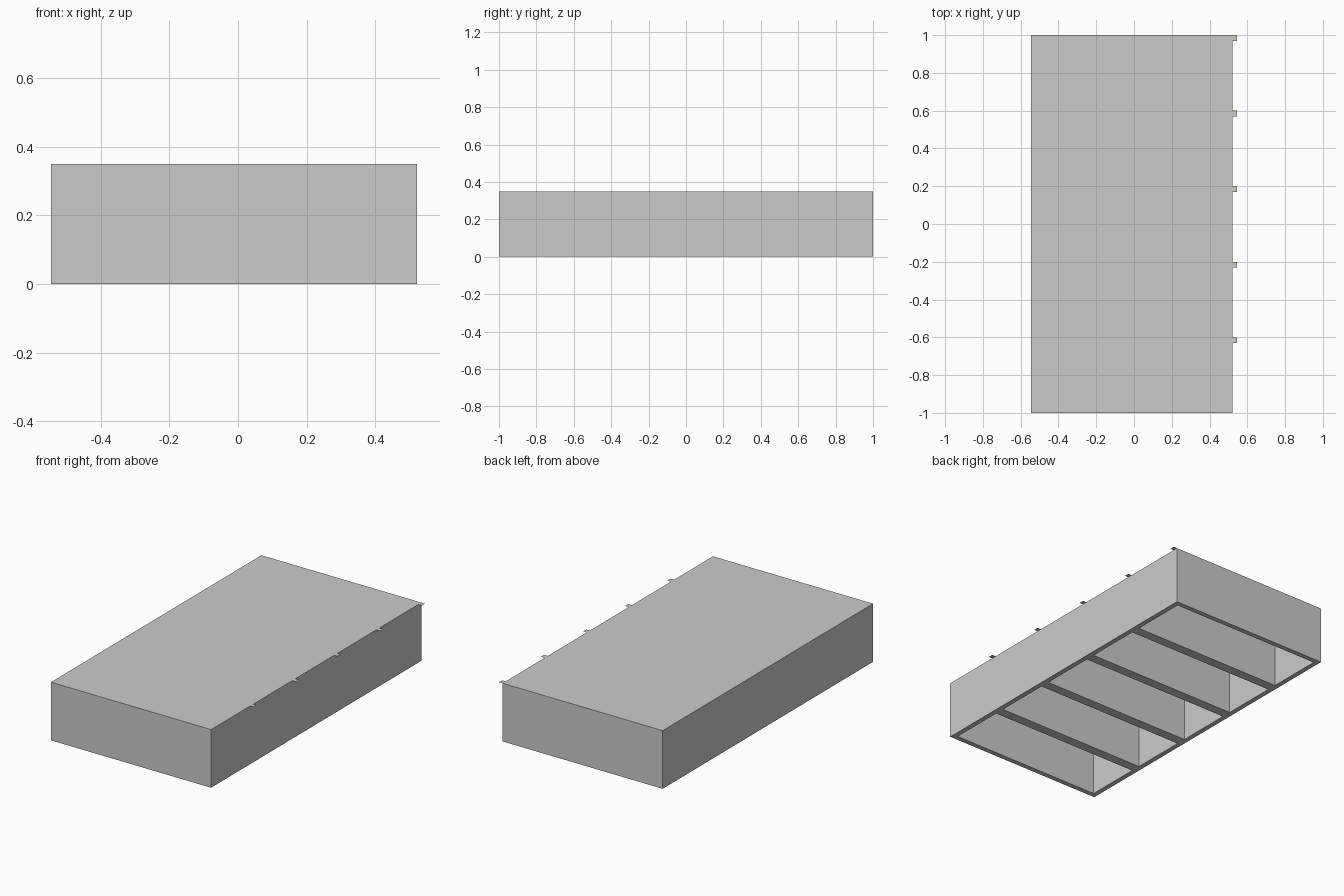
import bpy, bmesh

if "Cube" in bpy.data.objects:
    bpy.data.objects.remove(bpy.data.objects["Cube"])

LEFT, RIGHT, HEIGHT = -0.545, 0.521, 0.35
WALL, PITCH, BAYS = 0.03, 0.4, 5
TAB_END = 0.545


def make_object(name, bm):
    mesh = bpy.data.meshes.new(name)
    bm.to_mesh(mesh)
    bm.free()
    obj = bpy.data.objects.new(name, mesh)
    bpy.context.collection.objects.link(obj)
    return obj


def add_rect(bm, x0, x1, y0, y1, z, up=True):
    pts = [(x0, y0, z), (x1, y0, z), (x1, y1, z), (x0, y1, z)]
    if not up:
        pts.reverse()
    return bm.faces.new([bm.verts.new(p) for p in pts])


# Outer walls and dividers: a ladder-shaped plan pulled down to the floor
xs = [LEFT, LEFT + WALL, RIGHT - WALL, RIGHT]
ys = [-1.0]
for i in range(BAYS):
    start = -1 + i * PITCH
    ys += [start + WALL, start + PITCH - WALL]
ys.append(1.0)

bm = bmesh.new()
for i in range(3):
    for j in range(len(ys) - 1):
        is_bay = i == 1 and j % 2 == 1
        if not is_bay:
            add_rect(bm, xs[i], xs[i + 1], ys[j], ys[j + 1], HEIGHT, up=False)
bmesh.ops.remove_doubles(bm, verts=bm.verts[:], dist=1e-5)
ext = bmesh.ops.extrude_face_region(bm, geom=bm.faces[:])
moved = [g for g in ext["geom"] if isinstance(g, bmesh.types.BMVert)]
bmesh.ops.translate(bm, verts=moved, vec=(0, 0, -HEIGHT))
# The lid closes the top, so drop any plan faces left there
plan = [f for f in bm.faces if all(v.co.z > HEIGHT - 1e-4 for v in f.verts)]
bmesh.ops.delete(bm, geom=plan, context="FACES")
make_object("walls_and_dividers", bm)

# Thin lid over all the bays
bm = bmesh.new()
add_rect(bm, LEFT, RIGHT, -1, 1, HEIGHT)
make_object("lid", bm)

# Small flat tabs on the right edge, one at the back end of each bay
bm = bmesh.new()
for i in range(BAYS):
    end = -1 + (i + 1) * PITCH
    add_rect(bm, RIGHT, TAB_END, end - WALL, end, HEIGHT)
make_object("edge_tabs", bm)
